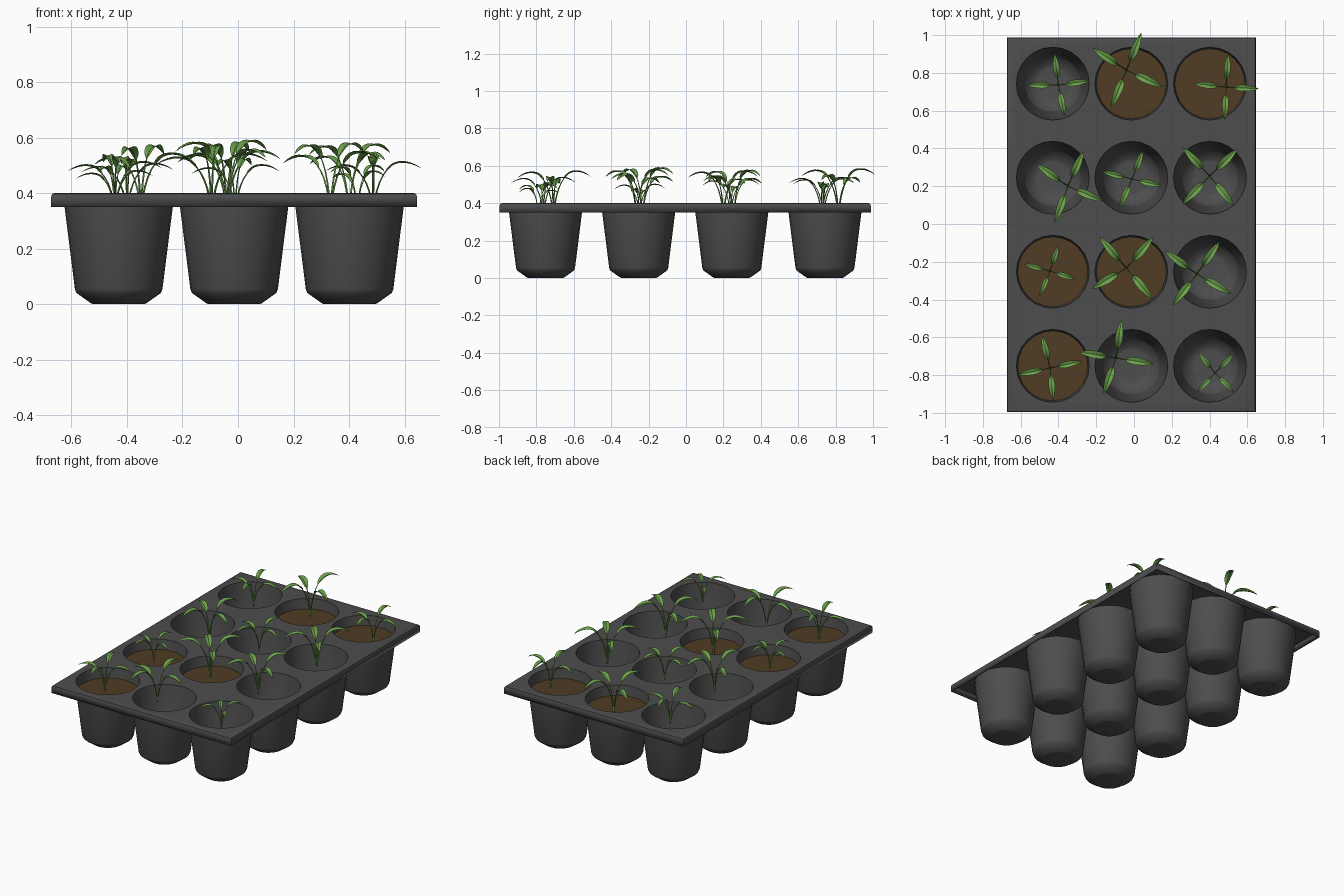
import bpy, bmesh, math
from mathutils import Vector

if "Cube" in bpy.data.objects:
    bpy.data.objects.remove(bpy.data.objects["Cube"])

def material(name, rgb):
    m = bpy.data.materials.new(name)
    m.diffuse_color = (*rgb, 1)
    m.use_nodes = True
    m.node_tree.nodes["Principled BSDF"].inputs["Base Color"].default_value = m.diffuse_color
    return m

PLASTIC = material("dark grey plastic", (0.075, 0.075, 0.075))
SOIL = material("brown soil", (0.08, 0.045, 0.017))
LEAF = material("leaf green", (0.15, 0.36, 0.07))

def finish(bm, name, mat, angle=35):
    me = bpy.data.meshes.new(name)
    bm.to_mesh(me)
    bm.free()
    me.materials.append(mat)
    ob = bpy.data.objects.new(name, me)
    bpy.context.collection.objects.link(ob)
    bpy.ops.object.select_all(action='DESELECT')
    ob.select_set(True)
    bpy.context.view_layer.objects.active = ob
    bpy.ops.object.shade_smooth_by_angle(angle=math.radians(angle))
    return ob

SIDES = 24
CX, CY = -0.014, -0.004
COLS = [CX - 0.416, CX, CX + 0.416]
ROWS = [CY + 0.747, CY + 0.249, CY - 0.249, CY - 0.747]

# Tray: pierced top sheet, skirt and twelve cups in one shell
def ring(bm, pts):
    vs = [bm.verts.new(p) for p in pts]
    return vs, [bm.edges.new((vs[i - 1], vs[i])) for i in range(len(vs))]

def bridge(bm, a, b):
    for i in range(len(a)):
        bm.faces.new((a[i - 1], a[i], b[i], b[i - 1]))

def rect(bm, inset, z):
    hx, hy = 0.659 - inset, 0.992 - inset
    return ring(bm, [(CX + sx * hx, CY + sy * hy, z)
                     for sx, sy in ((-1, -1), (1, -1), (1, 1), (-1, 1))])

def circle(bm, x, y, r, z):
    return ring(bm, [(x + r * math.cos(2 * math.pi * i / SIDES),
                      y + r * math.sin(2 * math.pi * i / SIDES), z) for i in range(SIDES)])

bm = bmesh.new()
top, fill = rect(bm, 0.012, 0.40)
cup_tops = []
for x in COLS:
    for y in ROWS:
        vs, es = circle(bm, x, y, 0.193, 0.40)
        cup_tops.append((x, y, vs))
        fill += es
bmesh.ops.triangle_fill(bm, use_beauty=True, use_dissolve=False, edges=fill)
prev = top
for inset, z in ((0.004, 0.397), (0.0, 0.388), (0.0, 0.35)):
    cur = rect(bm, inset, z)[0]
    bridge(bm, prev, cur)
    prev = cur
for x, y, prev in cup_tops:
    for r, z in ((0.187, 0.35), (0.150, 0.056), (0.146, 0.045), (0.095, 0.009), (0.088, 0.008)):
        cur = circle(bm, x, y, r, z)[0]
        bridge(bm, prev, cur)
        prev = cur
    bm.faces.new(prev)
bmesh.ops.recalc_face_normals(bm, faces=bm.faces[:])
sheet = next(f for f in bm.faces if all(v.co.z > 0.399 for v in f.verts))
if sheet.normal.z < 0:
    bmesh.ops.reverse_faces(bm, faces=bm.faces[:])
tray = finish(bm, "seed_tray", PLASTIC)
mod = tray.modifiers.new("wall", 'SOLIDIFY')
mod.thickness = 0.008
mod.offset = -1

# Soil plugs in the filled cups
for c, r in ((1, 0), (2, 0), (0, 2), (1, 2), (0, 3)):
    bm = bmesh.new()
    bmesh.ops.create_cone(bm, cap_ends=True, segments=SIDES, radius1=0.184, radius2=0.1865, depth=0.02)
    bmesh.ops.translate(bm, verts=bm.verts, vec=(COLS[c], ROWS[r], 0.325))
    finish(bm, "soil", SOIL)

# Seedlings: four arching stalks, each ending in a folded blade
def arch(t, h):
    return 0.3 * t * (1 - t) + t * t, h * (3 * t * (1 - t) + t * t)

def add_leaf(bm, base, size, angle, h):
    out = Vector((math.cos(angle), math.sin(angle), 0))
    side = Vector((-out.y, out.x, 0))
    up = Vector((0, 0, 1))

    def point(t):
        d, z = arch(t, h)
        return base + size * (out * d + up * z)

    prev = None
    for i in range(7):                      # stalk
        t = 0.55 * i / 6
        r = size * (0.022 - 0.012 * i / 6)
        tan = (point(t + 0.01) - point(t)).normalized()
        nor = tan.cross(side)
        cur = [bm.verts.new(point(t) + r * (side * math.cos(k * math.pi / 2) + nor * math.sin(k * math.pi / 2)))
               for k in range(4)]
        if prev:
            bridge(bm, prev, cur)
        prev = cur
    prev = None
    for i in range(10):                     # blade
        u = i / 9
        t = 0.42 + 0.58 * u
        w = size * (0.008 + 0.092 * math.sin(math.pi * u ** 0.85) ** 0.8) if 0 < u < 1 else size * 0.006
        tan = (point(t) - point(t - 0.01)).normalized()
        nor = side.cross(tan) * -1
        c = point(t)
        cur = [bm.verts.new(c - side * w + nor * w * 0.4), bm.verts.new(c),
               bm.verts.new(c + side * w + nor * w * 0.4)]
        if prev:
            for k in (0, 1):
                bm.faces.new((prev[k], cur[k], cur[k + 1], prev[k + 1]))
        prev = cur

# x, y, reach, then the heading of each leaf in degrees
PLANTS = [
    (-0.40, 0.735, 0.167, 97, 8, -79, 180), (-0.04, 0.815, 0.211, 68, -25, -112, 147),
    (0.487, 0.725, 0.173, 86, -3, -92, 174), (-0.35, 0.20, 0.202, 66, -23, -110, 145),
    (-0.01, 0.238, 0.162, 69, -13, -114, 166), (0.40, 0.254, 0.205, 44, -51, -134, 133),
    (-0.444, -0.249, 0.142, 72, -18, -113, 165), (-0.04, -0.233, 0.216, 49, -50, -149, 131),
    (0.333, -0.265, 0.208, 55, -30, -128, 144), (-0.444, -0.762, 0.173, 104, 12, -85, 192),
    (-0.095, -0.709, 0.202, 82, -9, -109, 171), (0.43, -0.788, 0.14, 46, -46, -133, 130),
]
for x, y, size, *headings in PLANTS:
    bm = bmesh.new()
    for a, h in zip(headings, (1.03, 0.9, 1.0, 0.84)):
        add_leaf(bm, Vector((x, y, 0.334)), size, math.radians(a), h)
    finish(bm, "seedling", LEAF, 30)
